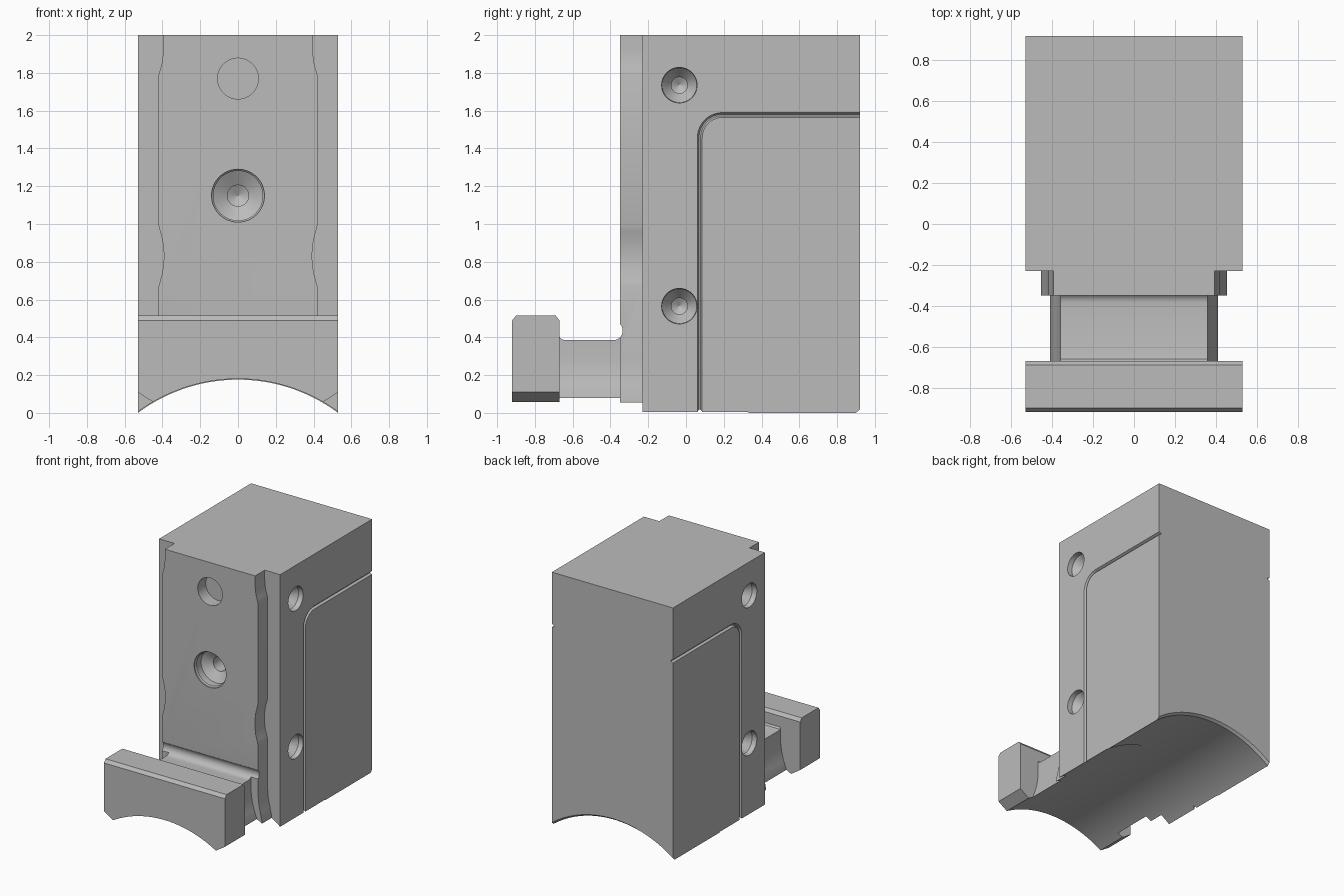
import bpy, bmesh
from math import cos, sin, radians, tau
from mathutils import Vector

if "Cube" in bpy.data.objects:
    bpy.data.objects.remove(bpy.data.objects["Cube"])

metal = bpy.data.materials.new("plain_grey")
metal.use_nodes = True
grey = (0.5, 0.5, 0.5, 1)
metal.diffuse_color = grey
metal.node_tree.nodes["Principled BSDF"].inputs["Base Color"].default_value = grey


def finish(name, bm):
    bmesh.ops.remove_doubles(bm, verts=bm.verts, dist=1e-5)
    bmesh.ops.recalc_face_normals(bm, faces=bm.faces)
    mesh = bpy.data.meshes.new(name)
    bm.to_mesh(mesh)
    bm.free()
    mesh.materials.append(metal)
    obj = bpy.data.objects.new(name, mesh)
    bpy.context.collection.objects.link(obj)
    return obj


def skin(name, rings):
    """Join rings of points with quads and cap both ends."""
    bm = bmesh.new()
    loops = [[bm.verts.new(p) for p in ring] for ring in rings]
    n = len(loops[0])
    for a, b in zip(loops, loops[1:]):
        for i in range(n):
            j = (i + 1) % n
            bm.faces.new((a[i], a[j], b[j], b[i]))
    bm.faces.new(loops[0])
    bm.faces.new(loops[-1])
    return finish(name, bm)


def prism(name, pts, axis, start, end, end_pts=None):
    """Extrude an outline along x (points are y, z) or y (points are x, z)."""
    def place(p, d):
        return (d, p[0], p[1]) if axis == "x" else (p[0], d, p[1])
    return skin(name, [[place(p, start) for p in pts],
                       [place(p, end) for p in end_pts or pts]])


def lathe(name, origin, direction, profile, sides=48):
    """Revolve (depth, radius) pairs about a line."""
    d = Vector(direction)
    u = d.orthogonal().normalized()
    v = d.cross(u)
    turns = [tau * i / sides for i in range(sides)]
    return skin(name, [[Vector(origin) + d * t + (u * cos(a) + v * sin(a)) * r
                        for a in turns] for t, r in profile])


def arc(cx, cy, r, a0, a1, steps=10):
    angles = [radians(a0 + (a1 - a0) * i / steps) for i in range(steps + 1)]
    return [(cx + r * cos(a), cy + r * sin(a)) for a in angles]


def mirrored(side):
    return side + [(-x, z) for x, z in reversed(side)]


def cut(obj, cutters):
    for c in cutters:
        mod = obj.modifiers.new("cut", "BOOLEAN")
        mod.operation = "DIFFERENCE"
        mod.solver = "EXACT"
        mod.object = c
    graph = bpy.context.evaluated_depsgraph_get()
    mesh = bpy.data.meshes.new_from_object(obj.evaluated_get(graph))
    obj.modifiers.clear()
    obj.data = mesh


W = 0.53

# Main parts
body = prism("main_block", mirrored([(W, -0.05), (W, 2)]), "y", -0.23, 0.92)
waist = [(0.42, 0.67), (0.412, 0.70), (0.401, 0.74), (0.394, 0.79), (0.392, 0.83)]
waist += [(x, 1.66 - z) for x, z in reversed(waist[:-1])]
top_waist = [(0.42, 1.79), (0.411, 1.82), (0.401, 1.86), (0.395, 1.92), (0.395, 2)]
flare = [(0.455, 0.0), (0.455, 0.07), (0.44, 0.14), (0.427, 0.2), (0.42, 0.28)]
tongue = prism("front_tongue", mirrored(flare + waist + top_waist), "y", -0.35, -0.23)
neck_side = [(0.41, 0.0), (0.41, 0.08), (0.385, 0.15), (0.369, 0.21), (0.36, 0.28), (0.36, 0.42)]
neck = prism("neck", mirrored(neck_side), "y", -0.67, -0.35)
foot_side = [(-0.92, 0), (-0.92, 0.49), (-0.9, 0.515), (-0.69, 0.515), (-0.67, 0.49), (-0.67, 0)]
foot = prism("front_foot", foot_side, "x", -W, W)

# Curved underside
bore = lathe("bore_cutter", (0, 0, -0.71), (0, 1, 0),
             [(-1.1, 0.89), (0.33, 0.89), (0.33, 0.886), (0.9, 0.886), (0.925, 0.905)], 192)

# Rounded relief where the neck meets the tongue
relief = prism("relief_cutter", [(-0.675, 0.41), (-0.66, 0.39), (-0.64, 0.385), (-0.41, 0.385)]
               + arc(-0.385, 0.435, 0.05, -90, 45) + [(-0.36, 0.6), (-0.675, 0.6)],
               "x", -0.7, 0.7)

# Holes in the front face
upper_hole = lathe("upper_hole_cutter", (0, -0.35, 1.77), (0, 1, 0), [(-0.05, 0.108), (0.1, 0.108)])
lower_hole = lathe("lower_hole_cutter", (0, -0.35, 1.15), (0, 1, 0),
                   [(-0.02, 0.14), (0.01, 0.14), (0.018, 0.131), (0.075, 0.131),
                    (0.12, 0.056), (0.24, 0.056), (0.27, 0.001)])


def groove_outline(w):
    outer = arc(0.193, 1.457, 0.12 + w, 180, 90)
    inner = arc(0.193, 1.457, 0.12 - w, 90, 180)
    return ([(outer[0][0], -0.1)] + outer + [(1.0, outer[-1][1]), (1.0, inner[0][1])]
            + inner + [(inner[-1][0], -0.1)])


# Side holes, panel grooves and clipped foot corners, on both sides
side_cutters, corner_cutters = [], []
for s in (-1, 1):
    for z in (0.565, 1.735):
        side_cutters.append(lathe("side_hole_cutter", (s * W, -0.035, z), (-s, 0, 0),
                                  [(-0.02, 0.095), (0.04, 0.092), (0.1, 0.043),
                                   (0.17, 0.043), (0.195, 0.001)]))
    side_cutters.append(prism("groove_cutter", groove_outline(0.014), "x",
                              s * (W + 0.002), s * (W - 0.018), groove_outline(0.004)))
    clip = [(0.4, 0.025), (0.6, 0.155), (0.6, -0.1), (0.4, -0.1)]
    corner_cutters.append(prism("corner_cutter", [(s * x, z) for x, z in clip], "y", -1, -0.6))

cut(body, [bore, upper_hole, lower_hole] + side_cutters)
cut(tongue, [bore, relief, upper_hole, lower_hole])
cut(neck, [bore, relief])
cut(foot, [bore] + corner_cutters)

for helper in [bore, relief, upper_hole, lower_hole] + side_cutters + corner_cutters:
    bpy.data.objects.remove(helper)

# Smooth curved walls, keep machined edges crisp
for part in (body, tongue, neck, foot):
    bpy.ops.object.select_all(action="DESELECT")
    part.select_set(True)
    bpy.context.view_layer.objects.active = part
    bpy.ops.object.shade_smooth_by_angle(angle=radians(25))
